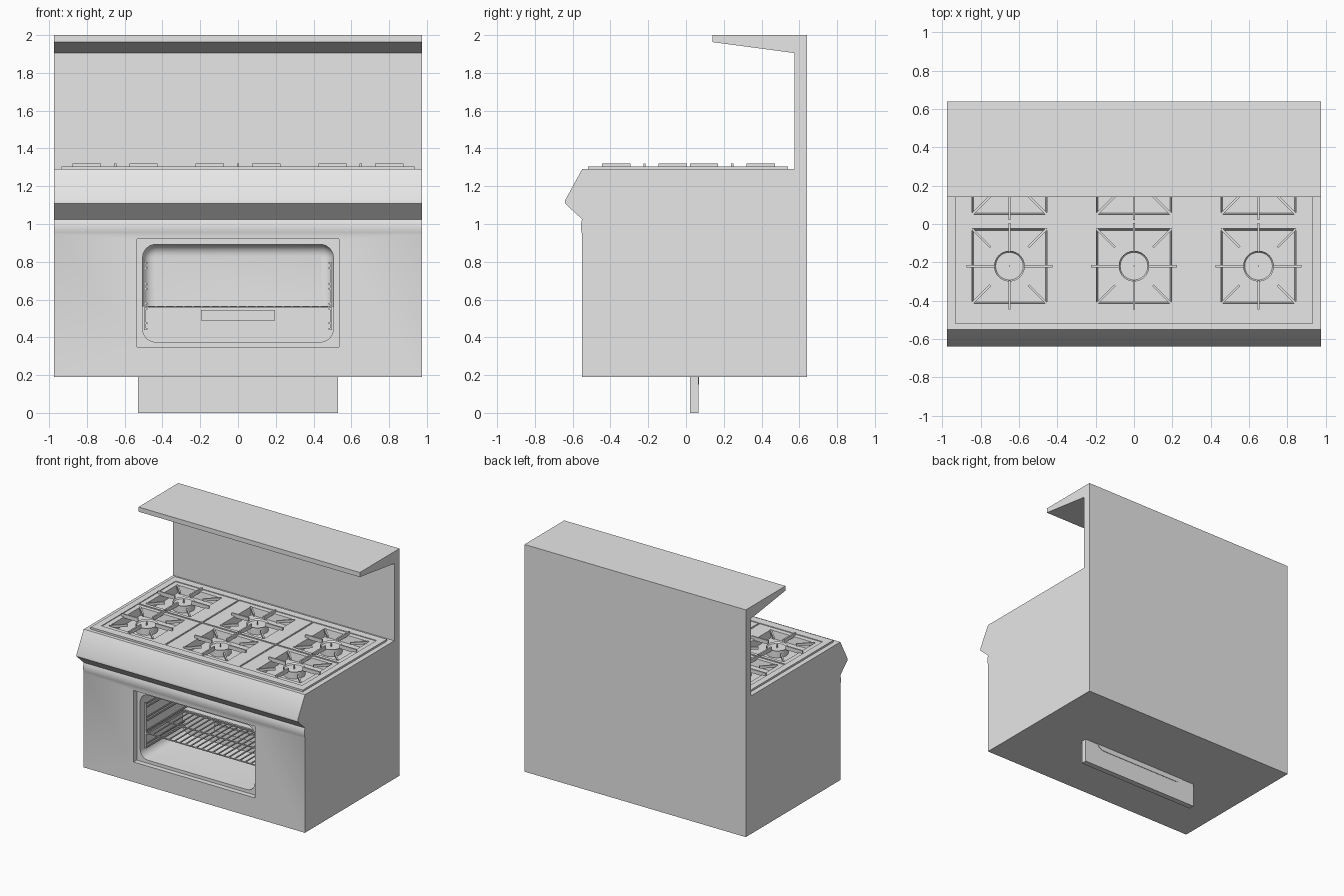
import bpy, bmesh, math
from mathutils import Matrix, Vector

if "Cube" in bpy.data.objects:
    bpy.data.objects.remove(bpy.data.objects["Cube"])

steel = bpy.data.materials.new("steel_grey")
steel.diffuse_color = (0.8, 0.8, 0.8, 1)
steel.use_nodes = True
steel.node_tree.nodes["Principled BSDF"].inputs["Base Color"].default_value = steel.diffuse_color


def finish(name, bm, smooth=False):
    bmesh.ops.recalc_face_normals(bm, faces=bm.faces)
    me = bpy.data.meshes.new(name)
    bm.to_mesh(me)
    bm.free()
    me.materials.append(steel)
    ob = bpy.data.objects.new(name, me)
    bpy.context.collection.objects.link(ob)
    if smooth:
        bpy.ops.object.select_all(action='DESELECT')
        ob.select_set(True)
        bpy.context.view_layer.objects.active = ob
        bpy.ops.object.shade_smooth_by_angle(angle=math.radians(30))
    return ob


def add_box(bm, x0, x1, y0, y1, z0, z1, turn=None):
    m = Matrix.Translation(((x0 + x1) / 2, (y0 + y1) / 2, (z0 + z1) / 2))
    m = m @ Matrix.Diagonal((x1 - x0, y1 - y0, z1 - z0, 1))
    bmesh.ops.create_cube(bm, size=1, matrix=(turn or Matrix()) @ m)


def boxes(name, dims):
    bm = bmesh.new()
    for d in dims:
        add_box(bm, *d)
    return finish(name, bm)


def extrude(bm, pts, vec):
    """Extrude a closed outline along vec, returning the far face."""
    f = bm.faces.new([bm.verts.new(p) for p in pts])
    geo = bmesh.ops.extrude_face_region(bm, geom=[f])["geom"]
    bmesh.ops.translate(bm, vec=vec, verts=[g for g in geo if isinstance(g, bmesh.types.BMVert)])
    return [g for g in geo if isinstance(g, bmesh.types.BMFace)][0]


def rounded_rect(w, z0, z1, r, y, n=6):
    pts = []
    for k, (cx, cz) in enumerate([(w - r, z1 - r), (r - w, z1 - r), (r - w, z0 + r), (w - r, z0 + r)]):
        for i in range(n + 1):
            a = math.pi / 2 * (k + i / n)
            pts.append((cx + r * math.cos(a), y, cz + r * math.sin(a)))
    return pts


def cut(target, *cutters):
    for c in cutters:
        c.hide_render = True
        m = target.modifiers.new("cut", 'BOOLEAN')
        m.operation, m.solver, m.object = 'DIFFERENCE', 'EXACT', c
        bpy.ops.object.select_all(action='DESELECT')
        target.select_set(True)
        bpy.context.view_layer.objects.active = target
        bpy.ops.object.modifier_apply(modifier=m.name)


def shade(ob):
    bpy.ops.object.select_all(action='DESELECT')
    ob.select_set(True)
    bpy.context.view_layer.objects.active = ob
    bpy.ops.object.shade_smooth_by_angle(angle=math.radians(30))


# Body with control panel, bull nose, backsplash and shelf as one side profile
W = 0.975
profile = [(-.55, .19), (-.55, .945), (-.553, .955), (-.556, .97), (-.557, .985), (-.556, 1.0),
           (-.553, 1.015), (-.55, 1.025), (-.64, 1.108), (-.64, 1.125), (-.55, 1.29), (.575, 1.29),
           (.575, 1.905), (.14, 1.963), (.14, 2.0), (.64, 2.0), (.64, .19)]
bm = bmesh.new()
extrude(bm, [(-W, y, z) for y, z in profile], (2 * W, 0, 0))
body = finish("body", bm)

# Cooktop tray
tray = boxes("cooktop_tray", [(-.935, .935, -.52, .54, 1.285, 1.305)])

# Cutters: door recess, oven cavity, tray recess, burner pockets
recess = boxes("cutter_door_recess", [(-.535, .535, -.8, -.51, .35, .92)])
bm = bmesh.new()
back = extrude(bm, rounded_rect(.505, .375, .892, .07, -.7), (0, 1.15, 0))
bmesh.ops.bevel(bm, geom=list(back.edges), offset=.06, segments=5, profile=.5, affect='EDGES')
cavity = finish("cutter_cavity", bm)
tray_cut = boxes("cutter_tray", [(-.885, .885, -.455, .48, 1.299, 1.4)])
centres = [(x, y) for x in (-.65, 0, .65) for y in (-.22, .245)]
bm = bmesh.new()
for x, y in centres:
    m = Matrix.Translation((x, y, 1.3)) @ Matrix.Rotation(math.pi / 4, 4, 'Z')
    bmesh.ops.create_cone(bm, cap_ends=True, segments=4, radius1=.265, radius2=.29,
                          depth=.12, matrix=m)
pockets = finish("cutter_pockets", bm)
cut(body, recess, cavity, pockets)
cut(tray, tray_cut, pockets)
shade(body)
for c in (recess, cavity, tray_cut, pockets):
    bpy.data.objects.remove(c)

# Dividers between the six burner fields
boxes("tray_dividers", [(x - .005, x + .005, -.455, .48, 1.295, 1.305) for x in (-.327, .327)]
      + [(-.885, .885, .0075, .0175, 1.295, 1.3045)])

# Burners, grate bars and igniters
for i, (x, y) in enumerate(centres):
    bm = bmesh.new()
    at = Matrix.Translation((x, y, 0))
    bmesh.ops.create_cone(bm, cap_ends=True, segments=32, radius1=.08, radius2=.08, depth=.055,
                          matrix=at @ Matrix.Translation((0, 0, 1.2675)))
    top = max(bm.faces, key=lambda f: f.calc_center_median().z)
    bmesh.ops.inset_region(bm, faces=[top], thickness=.008)
    bmesh.ops.translate(bm, verts=list(top.verts), vec=(0, 0, -.012))
    finish(f"burner_{i + 1}", bm, True)

    bm = bmesh.new()
    for k in range(8):
        turn = at @ Matrix.Rotation(k * math.pi / 4, 4, 'Z')
        if k % 2:
            add_box(bm, .14, .275, -.006, .006, 1.285, 1.305, turn)
        else:
            add_box(bm, .075, .225, -.006, .006, 1.29, 1.32, turn)
    finish(f"grate_{i + 1}", bm)
    boxes(f"igniter_{i + 1}", [(x - .003, x + .003, y - .003, y + .003, 1.27, 1.312)])

# Oven door standing inside the body, with handle and rounded back panel
boxes("oven_door", [(-.53, .53, .02, .065, 0, .565)])
bm = bmesh.new()
extrude(bm, rounded_rect(.42, .15, .5, .07, .064), (0, .005, 0))
finish("door_back_panel", bm)
boxes("door_handle", [(-.195, .195, -.025, -.01, .49, .545)]
      + [(s * .19 - .005, s * .19 + .005, -.012, .021, .49, .545) for s in (-1, 1)])

# Side rails that carry the rack
rails = []
for s in (-1, 1):
    xa, xb = sorted((s * .48, s * .488))
    for z in (.46, .565, .67, .78):
        for dz in (-.014, .014):
            rails.append((xa, xb, -.46, .38, z + dz - .004, z + dz + .004))
    for y in (-.46, .38):
        xa2, xb2 = sorted((s * .486, s * .498))
        rails.append((xa2, xb2, y - .004, y + .004, .44, .8))
boxes("rack_rails", rails)

# Wire rack
rack = [(-.485, .485, y - .004, y + .004, .556, .564) for y in (-.46, -.22, .0, .38)]
rack += [(x - .004, x + .004, -.46, .38, .557, .565) for x in [-.48 + i * .048 for i in range(21)]]
boxes("oven_rack", rack)
